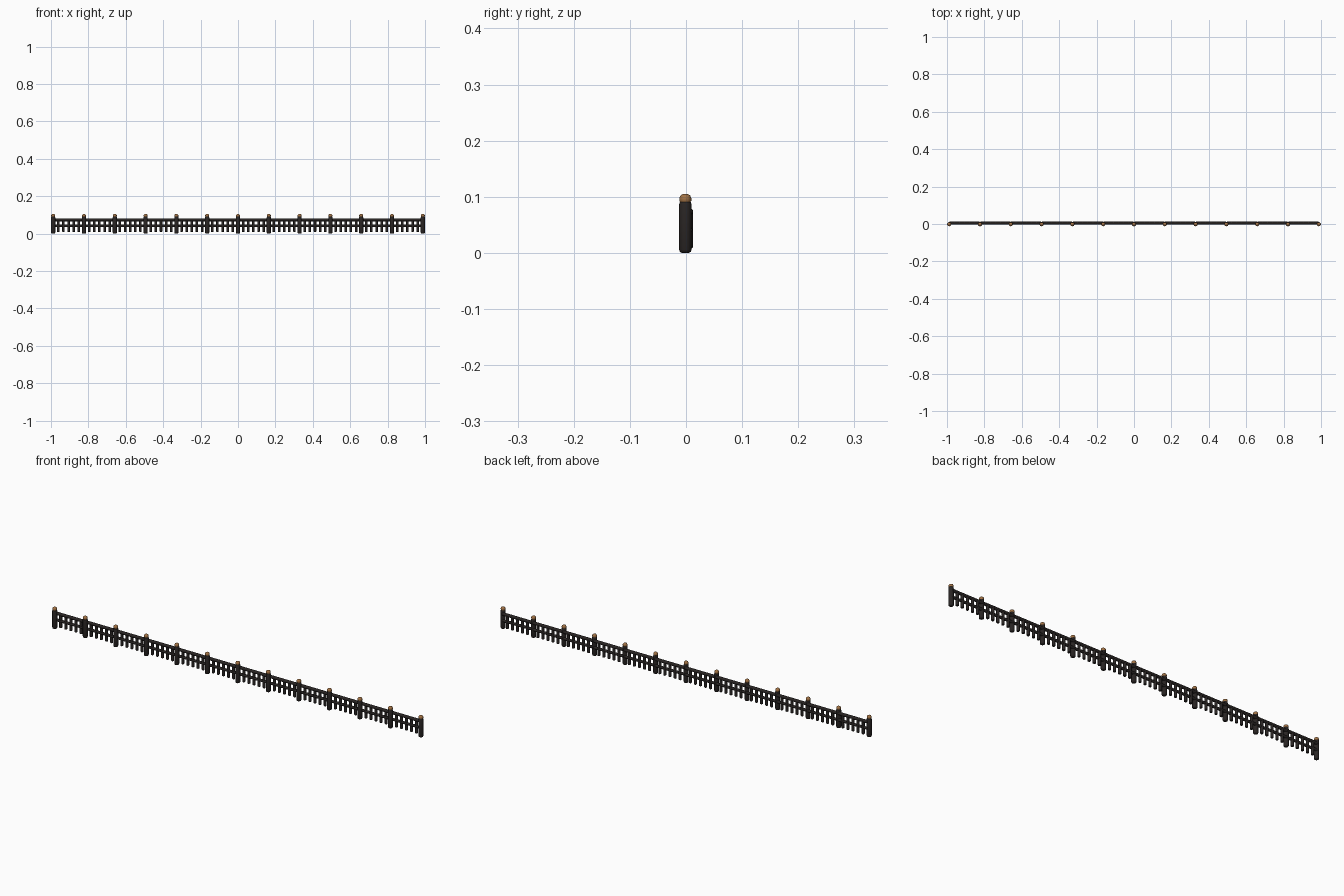
import bpy, bmesh, math
from mathutils import Matrix, Vector

if "Cube" in bpy.data.objects:
    bpy.data.objects.remove(bpy.data.objects["Cube"])


def material(name, rgb):
    m = bpy.data.materials.new(name)
    m.diffuse_color = (*rgb, 1)
    m.use_nodes = True
    m.node_tree.nodes["Principled BSDF"].inputs["Base Color"].default_value = m.diffuse_color
    return m


DARK = material("dark_wood", (0.022, 0.018, 0.017))
BROWN = material("cap_wood", (0.36, 0.17, 0.06))

POSTS = 13
END = 0.988
BAY = 2 * END / (POSTS - 1)
POST_Y = -0.0012
POST_R = 0.0113
PICKETS = 5


def lathe(name, profile, mat, loc, sides=12):
    """Revolve (radius, z) points around z; zero radius closes the end."""
    bm = bmesh.new()
    rings = []
    for r, z in profile:
        if r == 0:
            rings.append([bm.verts.new((0, 0, z))])
        else:
            rings.append([bm.verts.new((r * math.cos(2 * math.pi * i / sides),
                                        r * math.sin(2 * math.pi * i / sides), z))
                          for i in range(sides)])
    for a, b in zip(rings, rings[1:]):
        for i in range(sides):
            j = (i + 1) % sides
            ring = [a[i % len(a)], a[j % len(a)], b[j % len(b)], b[i % len(b)]]
            bm.faces.new(list(dict.fromkeys(ring)))
    bmesh.ops.recalc_face_normals(bm, faces=bm.faces)
    me = bpy.data.meshes.new(name)
    bm.to_mesh(me)
    bm.free()
    for p in me.polygons:
        p.use_smooth = True
    me.set_sharp_from_angle(angle=math.radians(40))
    me.materials.append(mat)
    ob = bpy.data.objects.new(name, me)
    ob.location = loc
    bpy.context.collection.objects.link(ob)
    return ob


def log(name, radius, length, loc, along_x=False):
    """Round log with chamfered ends."""
    c = radius * 0.35
    ob = lathe(name, [(0, 0), (radius - c, 0), (radius, c), (radius, length - c),
                      (radius - c, length), (0, length)], DARK, loc)
    if along_x:
        ob.data.transform(Matrix.Rotation(math.pi / 2, 4, 'Y'))
    return ob


# posts with rounded caps
for i in range(POSTS):
    x = -END + i * BAY
    lathe("post", [(0, 0), (0.0065, 0), (0.0098, 0.002), (POST_R, 0.006),
                   (POST_R, 0.086), (0.0098, 0.0905), (0, 0.0905)],
          DARK, (x, POST_Y, 0))
    lathe("post_cap", [(0, 0.089), (0.0085, 0.089), (0.0106, 0.093), (0.0106, 0.098),
                       (0.0085, 0.1025), (0.005, 0.1045), (0, 0.105)],
          BROWN, (x, POST_Y, 0))

# two long rails per bay, and the pickets between posts
for i in range(POSTS - 1):
    x = -END + i * BAY
    log("top_rail", 0.0075, BAY, (x, 0.005, 0.0735), True)
    log("middle_rail", 0.0065, BAY, (x, 0.005, 0.0415), True)
    for k in range(1, PICKETS + 1):
        log("picket", 0.0068, 0.070, (x + k * BAY / (PICKETS + 1), 0.0057, 0.008))
